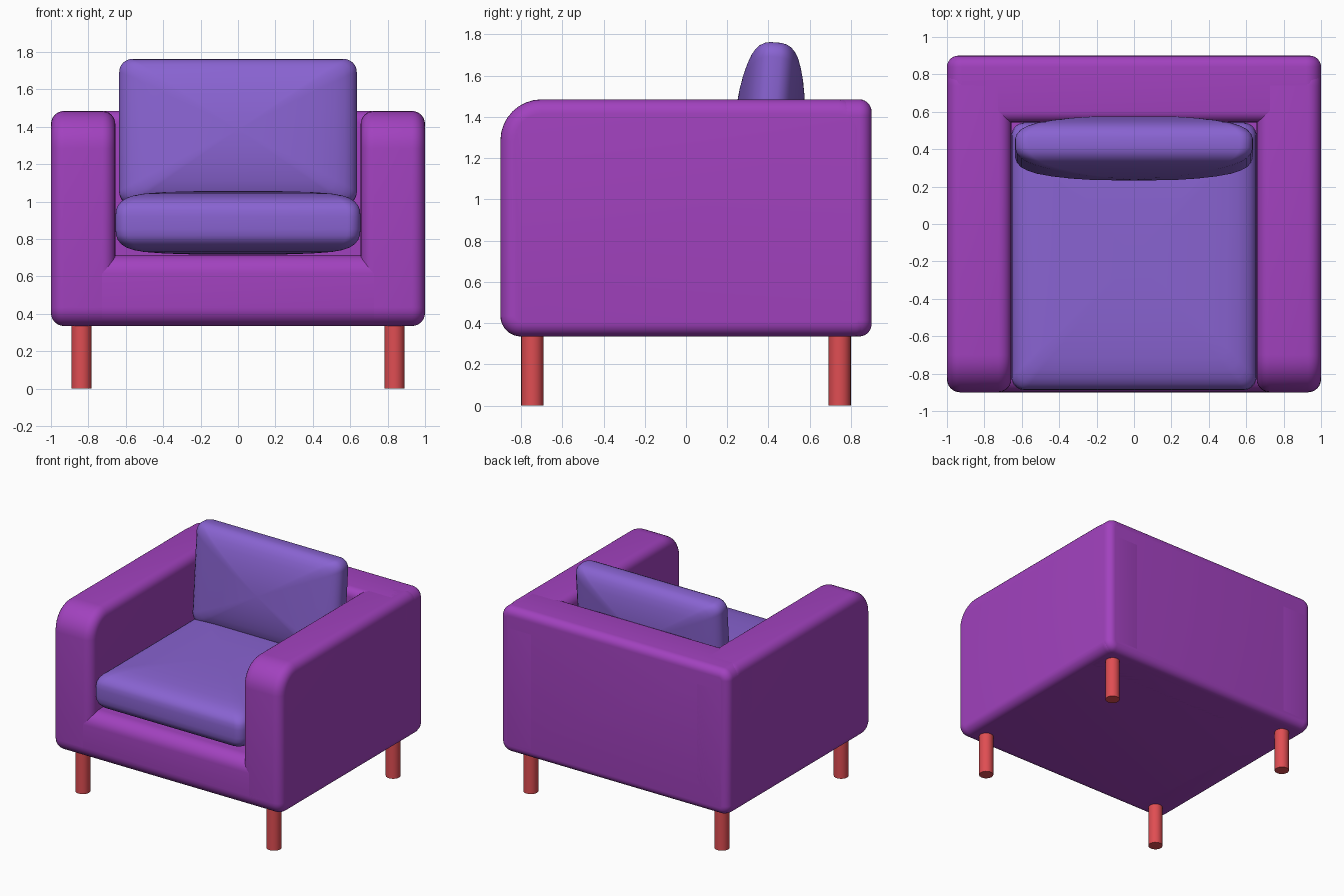
import bpy, bmesh, math
from mathutils import Matrix

if "Cube" in bpy.data.objects:
    bpy.data.objects.remove(bpy.data.objects["Cube"])


def material(name, rgb):
    m = bpy.data.materials.new(name)
    m.diffuse_color = (*rgb, 1)
    m.use_nodes = True
    m.node_tree.nodes["Principled BSDF"].inputs["Base Color"].default_value = m.diffuse_color
    return m


PURPLE = material("purple upholstery", (0.36, 0.054, 0.52))
VIOLET = material("violet cushion", (0.25, 0.125, 0.64))
RED = material("red leg", (0.74, 0.075, 0.085))


def rounded_rect(w, h, radii, seg=8):
    """Half sizes w, h; radii for corners --, +-, ++, -+."""
    pts = []
    signs = [(-1, -1), (1, -1), (1, 1), (-1, 1)]
    for k, ((sx, sy), r) in enumerate(zip(signs, radii)):
        for i in range(seg + 1):
            a = math.pi + math.pi / 2 * (k + i / seg)
            pts.append((sx * (w - r) + r * math.cos(a), sy * (h - r) + r * math.sin(a)))
    return pts


def finish(bm, name, mat, matrix):
    bmesh.ops.transform(bm, matrix=matrix, verts=bm.verts)
    bmesh.ops.recalc_face_normals(bm, faces=bm.faces)
    me = bpy.data.meshes.new(name)
    bm.to_mesh(me)
    bm.free()
    me.materials.append(mat)
    ob = bpy.data.objects.new(name, me)
    bpy.context.collection.objects.link(ob)
    bpy.ops.object.select_all(action='DESELECT')
    ob.select_set(True)
    bpy.context.view_layer.objects.active = ob
    bpy.ops.object.shade_smooth_by_angle(angle=math.radians(40))
    return ob


def loft(name, mat, rings, matrix):
    """Skin a list of (outline points, depth) and cap both ends."""
    bm = bmesh.new()
    loops = [[bm.verts.new((x, y, d)) for x, y in pts] for pts, d in rings]
    n = len(loops[0])
    for a, b in zip(loops, loops[1:]):
        for i in range(n):
            j = (i + 1) % n
            bm.faces.new((a[i], a[j], b[j], b[i]))
    bm.faces.new(loops[0])
    bm.faces.new(loops[-1])
    return finish(bm, name, mat, matrix)


def slab(name, mat, w, h, radii, half_depth, soft, matrix, seg=6):
    """Rounded plate whose rims are softened by a quarter circle."""
    steps = []
    for i in range(seg + 1):
        a = math.pi / 2 * i / seg
        steps.append((soft * (1 - math.sin(a)), half_depth - soft * (1 - math.cos(a))))
    prof = [(s, -d) for s, d in steps] + [(s, d) for s, d in reversed(steps)]
    rings = [(rounded_rect(w - s, h - s, [max(r - s, 0.004) for r in radii]), d)
             for s, d in prof]
    return loft(name, mat, rings, matrix)


def cushion(name, mat, w, h, r, half_depth, profile, matrix):
    """Puffed pillow; profile lists (outline scale, depth fraction)."""
    base = rounded_rect(w, h, [r] * 4)
    prof = [(s, -t) for s, t in reversed(profile)] + profile
    rings = [([(x * s, y * s) for x, y in base], t * half_depth) for s, t in prof]
    return loft(name, mat, rings, matrix)


# local (a, b, depth) -> (depth, a, b) and (a, depth, b)
TO_YZ = Matrix(((0, 0, 1, 0), (1, 0, 0, 0), (0, 1, 0, 0), (0, 0, 0, 1)))
TO_XZ = Matrix(((1, 0, 0, 0), (0, 0, 1, 0), (0, 1, 0, 0), (0, 0, 0, 1)))

BOTTOM, TOP = 0.335, 1.485
MID, HALF = (BOTTOM + TOP) / 2, (TOP - BOTTOM) / 2

# arms
for side, sx in (("left", -1), ("right", 1)):
    slab(side + "_arm", PURPLE, 0.9, HALF, (0.1, 0.08, 0.16, 0.2), 0.172, 0.07,
         Matrix.Translation((sx * 0.828, 0, MID)) @ TO_YZ)

# backrest
slab("backrest", PURPLE, 1.0, HALF, (0.08, 0.08, 0.08, 0.08), 0.178, 0.06,
     Matrix.Translation((0, 0.722, MID)) @ TO_XZ)

# seat base
slab("seat_base", PURPLE, 0.87, 0.19, (0.1, 0.06, 0.03, 0.1), 0.92, 0.02,
     Matrix.Translation((0, -0.03, BOTTOM + 0.19)) @ TO_YZ)

# seat cushion
cushion("seat_cushion", VIOLET, 0.655, 0.715, 0.07, 0.17,
        [(1, 0.2), (0.995, 0.4), (0.98, 0.55), (0.95, 0.68), (0.91, 0.78),
         (0.85, 0.86), (0.76, 0.92), (0.6, 0.965), (0.4, 0.99), (0.2, 1), (0.03, 1)],
        Matrix.Translation((0, -0.173, 0.887)))

# back cushion, leaning back slightly
cushion("back_cushion", VIOLET, 0.635, 0.39, 0.07, 0.168,
        [(1, 0.16), (0.985, 0.32), (0.95, 0.46), (0.9, 0.57), (0.82, 0.68),
         (0.7, 0.78), (0.55, 0.87), (0.38, 0.94), (0.2, 0.985), (0.03, 1)],
        Matrix.Translation((0, 0.405, 1.372)) @ Matrix.Rotation(-0.08, 4, 'X') @ TO_XZ)

# legs
for yname, sy in (("front", -1), ("back", 1)):
    for xname, sx in (("left", -1), ("right", 1)):
        bm = bmesh.new()
        bmesh.ops.create_cone(bm, cap_ends=True, segments=24, radius1=0.054,
                              radius2=0.054, depth=0.4)
        finish(bm, f"{yname}_{xname}_leg", RED,
               Matrix.Translation((sx * 0.837, sy * 0.745, 0.2)))
